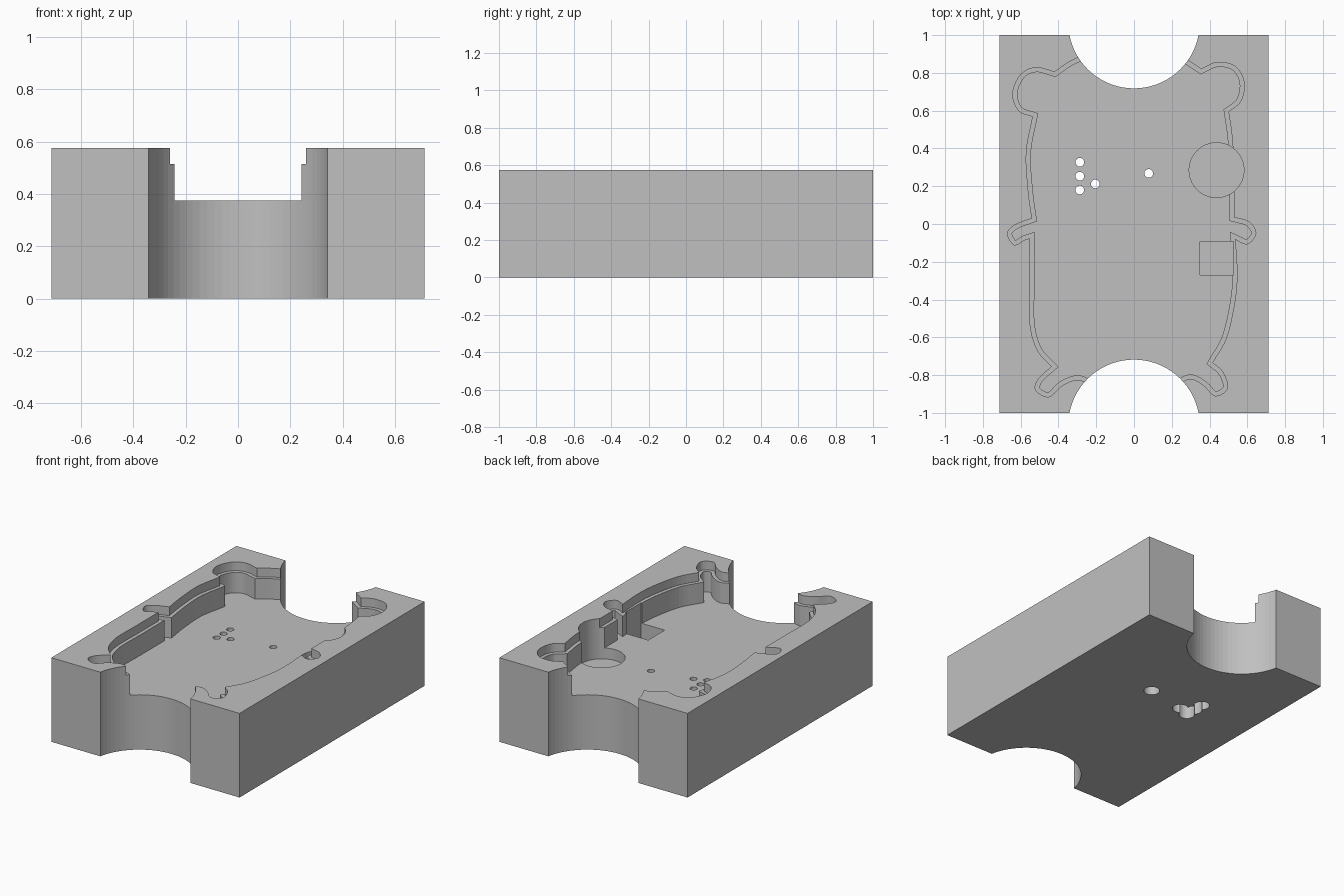
import bpy
import math
from mathutils import Vector
from mathutils.geometry import delaunay_2d_cdt

if "Cube" in bpy.data.objects:
    bpy.data.objects.remove(bpy.data.objects["Cube"], do_unlink=True)

TOP, LEDGE, FLOOR = 0.575, 0.515, 0.375
EMPTY = (0, 0)


def circle(x, y, radius, sides):
    turns = [math.tau * i / sides for i in range(sides)]
    return [Vector((x + radius * math.cos(t), y + radius * math.sin(t))) for t in turns]


def rectangle(left, right, front, back):
    corners = [(left, front), (right, front), (right, back), (left, back)]
    return [Vector(c) for c in corners]


def smooth_chain(points, steps=5):
    """Round a chain of points, keeping its two ends sharp."""
    pts = [Vector(p) for p in points]
    pts = [2 * pts[0] - pts[1]] + pts + [2 * pts[-1] - pts[-2]]
    result = []
    for a, b, c, d in zip(pts, pts[1:], pts[2:], pts[3:]):
        for i in range(steps):
            t = i / steps
            result.append(b + (c - a) * t / 2
                          + (2 * a - 5 * b + 4 * c - d) * t**2 / 2
                          + (3 * b - a - 3 * c + d) * t**3 / 2)
    return result


def inset(points, distance):
    """Offset a counter-clockwise outline inwards."""
    result = []
    for i, p in enumerate(points):
        before = (p - points[i - 1]).normalized()
        after = (points[(i + 1) % len(points)] - p).normalized()
        n1, n2 = Vector((-before.y, before.x)), Vector((-after.y, after.x))
        mitre = (n1 + n2) / max(1 + n1.dot(n2), 0.5)
        result.append(p + mitre * distance)
    return result


def inside(p, outline):
    """Even-odd test of a point against a closed outline."""
    hit = False
    for i, b in enumerate(outline):
        a = outline[i - 1]
        if (a.y > p.y) != (b.y > p.y):
            if p.x < a.x + (b.x - a.x) * (p.y - a.y) / (b.y - a.y):
                hit = not hit
    return hit


# Pocket outline, chained counter-clockwise with sharp corners between parts
top_left = [(-.25, .9), (-.34, .86), (-.42, .805)]
ear_left = [(-.42, .805), (-.52, .828), (-.6, .79), (-.642, .69),
            (-.61, .6), (-.535, .57)]
side_left = [(-.535, .57), (-.57, .38), (-.56, .18), (-.54, .03)]
arm_left = [(-.54, .03), (-.63, -.005), (-.67, -.05), (-.635, -.11),
            (-.58, -.085), (-.55, -.075)]
hip_left = [(-.55, -.075), (-.55, -.3), (-.55, -.53), (-.51, -.67), (-.435, -.755)]
foot_left = [(-.435, -.755), (-.505, -.82), (-.52, -.88), (-.45, -.915),
             (-.38, -.855), (-.3, -.825), (-.23, -.85)]
foot_right = [(.23, -.85), (.3, -.82), (.37, -.855), (.43, -.91),
              (.495, -.87), (.47, -.785), (.415, -.735)]
hip_right = [(.415, -.735), (.49, -.6), (.535, -.4), (.545, -.25), (.535, -.08)]
arm_right = [(.535, -.08), (.6, -.105), (.645, -.05), (.61, .01), (.53, .035)]
side_right = [(.53, .035), (.53, .25), (.52, .45), (.5, .595)]
ear_right = [(.5, .595), (.565, .65), (.583, .75), (.535, .835),
             (.44, .855), (.355, .82)]
top_right = [(.355, .82), (.31, .85), (.25, .89)]

outer = []
for chain in (top_left, ear_left, side_left, arm_left, hip_left, foot_left,
              foot_right, hip_right, arm_right, side_right, ear_right, top_right):
    outer += smooth_chain(chain)
    if chain in (foot_left, top_right):
        outer.append(Vector(chain[-1]))

# Block, stepped pocket and the round and square recesses, with top heights
body = rectangle(-.712, .712, -1, 1)
recesses = [(outer, LEDGE), (inset(outer, .024), FLOOR),
            (circle(.437, .285, .145, 64), .3),
            (rectangle(.35, .528, -.27, -.092), .25)]

# Finger scoops at both ends, and pin holes with wider counterbores below
pins = [(-.287, .327), (-.287, .253), (-.287, .18), (-.205, .212), (.078, .268)]
through = [circle(0, side * 1.066, .348, 72) for side in (-1, 1)]
through += [circle(x, y, .023, 24) for x, y in pins]
counterbores = [circle(x, y, .05, 32) for x, y in pins]


def solid_span(p):
    """Bottom and top height of the material at a point."""
    if not inside(p, body) or any(inside(p, o) for o in through):
        return EMPTY
    bottom = .28 if any(inside(p, o) for o in counterbores) else 0
    return bottom, min([TOP] + [z for o, z in recesses if inside(p, o)])


# Divide the plan along every outline
points, edges = [], []
for outline in [body] + [o for o, z in recesses] + through + counterbores:
    start, count = len(points), len(outline)
    points += outline
    edges += [(start + i, start + (i + 1) % count) for i in range(count)]
plan, _, cells, _, _, _ = delaunay_2d_cdt(points, edges, [], 0, 1e-5)

# Give each plan cell its span of material
spans, borders = [], {}
for cell in cells:
    a, b, c = (plan[i] for i in cell)
    ring = list(cell) if (b - a).cross(c - a) > 0 else list(reversed(cell))
    span = solid_span((a + b + c) / 3)
    spans.append((ring, span))
    for i, index in enumerate(ring):
        borders[ring[i - 1], index] = span

verts, faces, lookup = [], [], {}


def vert(index, z):
    key = (index, z)
    if key not in lookup:
        lookup[key] = len(verts)
        verts.append((plan[index].x, plan[index].y, z))
    return lookup[key]


# Raise floors, undersides and the walls between differing cells
for ring, (low, high) in spans:
    if (low, high) == EMPTY:
        continue
    faces.append([vert(i, high) for i in ring])
    faces.append([vert(i, low) for i in reversed(ring)])
    for i, b in enumerate(ring):
        a = ring[i - 1]
        next_low, next_high = borders.get((b, a), EMPTY)
        for z0, z1 in ((low, min(high, next_low)), (max(low, next_high), high)):
            if z1 > z0:
                faces.append([vert(a, z0), vert(b, z0), vert(b, z1), vert(a, z1)])

mesh = bpy.data.meshes.new("fixture_block")
mesh.from_pydata(verts, [], faces)
mesh.update()
block = bpy.data.objects.new("fixture_block", mesh)
bpy.context.collection.objects.link(block)

# Plain grey finish
grey = bpy.data.materials.new("plain_grey")
grey.use_nodes = True
colour = (.53, .53, .53, 1)
grey.diffuse_color = colour
grey.node_tree.nodes["Principled BSDF"].inputs["Base Color"].default_value = colour
mesh.materials.append(grey)
